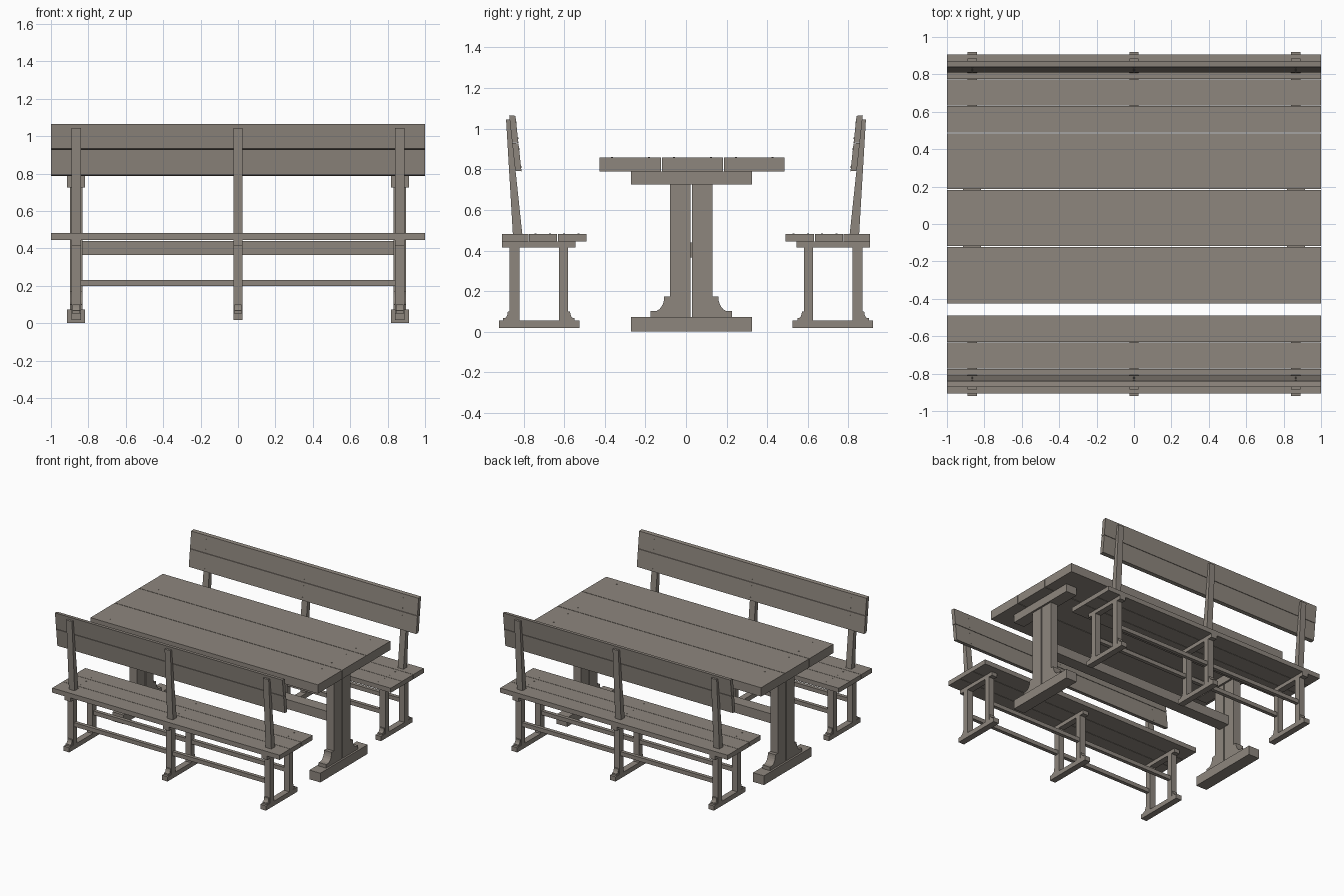
import bpy, bmesh, math
from mathutils import Matrix, Vector

if "Cube" in bpy.data.objects:
    bpy.data.objects.remove(bpy.data.objects["Cube"])

wood = bpy.data.materials.new("weathered wood")
wood.diffuse_color = (0.27, 0.24, 0.208, 1)
wood.use_nodes = True
wood.node_tree.nodes["Principled BSDF"].inputs["Base Color"].default_value = wood.diffuse_color


def finish(name, bm):
    bmesh.ops.recalc_face_normals(bm, faces=bm.faces)
    me = bpy.data.meshes.new(name)
    bm.to_mesh(me)
    bm.free()
    me.materials.append(wood)
    ob = bpy.data.objects.new(name, me)
    bpy.context.collection.objects.link(ob)
    return ob


def prism(name, profile, x0, x1, side=1):
    """Extrude a (y, z) profile along x; side=-1 mirrors it in y."""
    bm = bmesh.new()
    f = bm.faces.new([bm.verts.new((x0, side * y, z)) for y, z in profile])
    ext = bmesh.ops.extrude_face_region(bm, geom=[f])
    verts = [v for v in ext["geom"] if isinstance(v, bmesh.types.BMVert)]
    bmesh.ops.translate(bm, verts=verts, vec=(x1 - x0, 0, 0))
    return finish(name, bm)


def box(name, x0, x1, y0, y1, z0, z1, side=1):
    return prism(name, [(y0, z0), (y1, z0), (y1, z1), (y0, z1)], x0, x1, side)


def bracket(name, y, z, w, h, out, x0, x1, side=1):
    """Concave foot bracket against a post face at y, spreading towards out."""
    lip, top = 0.28 * h, 0.3 * w
    pts = [(0, 0), (w, 0), (w, lip), (w * 0.8, lip)]
    for i in range(1, 6):
        a = i / 6 * math.pi / 2
        pts.append((w * 0.8 - (w * 0.8 - top) * math.sin(a),
                    h - (h - lip) * math.cos(a)))
    pts += [(top, h), (0, h)]
    return prism(name, [(y + out * p, z + q) for p, q in pts], x0, x1, side)


def screws(name, points, normal):
    bm = bmesh.new()
    rot = Vector((0, 0, 1)).rotation_difference(Vector(normal)).to_matrix().to_4x4()
    for p in points:
        bmesh.ops.create_cone(bm, cap_ends=True, segments=8, radius1=0.005,
                              radius2=0.005, depth=0.004,
                              matrix=Matrix.Translation(p) @ rot)
    return finish(name, bm)


# Table top planks
table_planks = [(-0.425, -0.122), (-0.118, 0.183), (0.187, 0.485)]
for i, (a, b) in enumerate(table_planks):
    box(f"table_plank_{i}", -1, 1, a, b, 0.788, 0.858)
screws("table_screws", [(x, y, 0.858) for x in (-0.865, 0.865)
                        for a, b in table_planks for y in (a + 0.06, b - 0.06)], (0, 0, 1))

# Table trestles
for n, x in (("left", -0.865), ("right", 0.865)):
    box(f"table_cleat_{n}", x - 0.048, x + 0.048, -0.27, 0.325, 0.725, 0.788)
    box(f"table_foot_{n}", x - 0.048, x + 0.048, -0.27, 0.325, 0, 0.073)
    box(f"table_post_front_{n}", x - 0.033, x + 0.033, -0.078, 0.022, 0.073, 0.725)
    box(f"table_post_back_{n}", x - 0.033, x + 0.033, 0.03, 0.13, 0.073, 0.725)
    bracket(f"table_bracket_front_{n}", -0.078, 0.073, 0.097, 0.1, -1, x - 0.033, x + 0.033)
    bracket(f"table_bracket_back_{n}", 0.13, 0.073, 0.097, 0.1, 1, x - 0.033, x + 0.033)
box("table_stretcher", -0.84, 0.84, -0.022, 0.074, 0.365, 0.44)


def bench(tag, s):
    # Seat boards
    for i, (a, b) in enumerate([(0.49, 0.631), (0.634, 0.772), (0.775, 0.905)]):
        box(f"{tag}_seat_board_{i}", -1, 1, a, b, 0.445, 0.482, s)
    # Leaning back boards
    def lean(z):
        return 0.81 + 0.109 * (z - 0.79)
    for i, (a, b) in enumerate([(0.79, 0.927), (0.930, 1.063)]):
        prism(f"{tag}_back_board_{i}",
              [(lean(a), a), (lean(a) + 0.031, a + 0.003),
               (lean(b) + 0.031, b + 0.003), (lean(b), b)], -1, 1, s)
    # Frames: foot, legs, cleat, back post
    xs = (-0.865, 0, 0.865)
    for i, x in enumerate(xs):
        a, b = x - 0.025, x + 0.025
        box(f"{tag}_foot_{i}", a, b, 0.525, 0.92, 0.018, 0.055, s)
        box(f"{tag}_front_leg_{i}", a, b, 0.58, 0.625, 0.055, 0.415, s)
        box(f"{tag}_rear_leg_{i}", a, b, 0.82, 0.868, 0.055, 0.415, s)
        box(f"{tag}_cleat_{i}", a, b, 0.545, 0.905, 0.415, 0.445, s)
        prism(f"{tag}_back_post_{i}",
              [(0.805, 0.47), (0.852, 0.47), (0.886, 1.045), (0.866, 1.045)], a, b, s)
        bracket(f"{tag}_front_bracket_{i}", 0.58, 0.055, 0.032, 0.045, -1,
                x - 0.02, x + 0.02, s)
        bracket(f"{tag}_rear_bracket_{i}", 0.868, 0.055, 0.032, 0.045, 1,
                x - 0.02, x + 0.02, s)
    # Long stretchers between the frames
    box(f"{tag}_front_stretcher", -0.85, 0.85, 0.588, 0.617, 0.2, 0.232, s)
    box(f"{tag}_rear_stretcher", -0.85, 0.85, 0.83, 0.859, 0.2, 0.232, s)
    # Screw heads
    screws(f"{tag}_back_screws", [(x, s * lean(z), z) for x in xs
                                  for z in (0.81, 0.9, 0.955, 1.03)], (0, -s, 0.109))
    screws(f"{tag}_seat_screws", [(x, s * y, 0.482) for x in xs
                                  for y in (0.53, 0.6, 0.67, 0.74)], (0, 0, 1))


bench("front_bench", -1)
bench("back_bench", 1)
